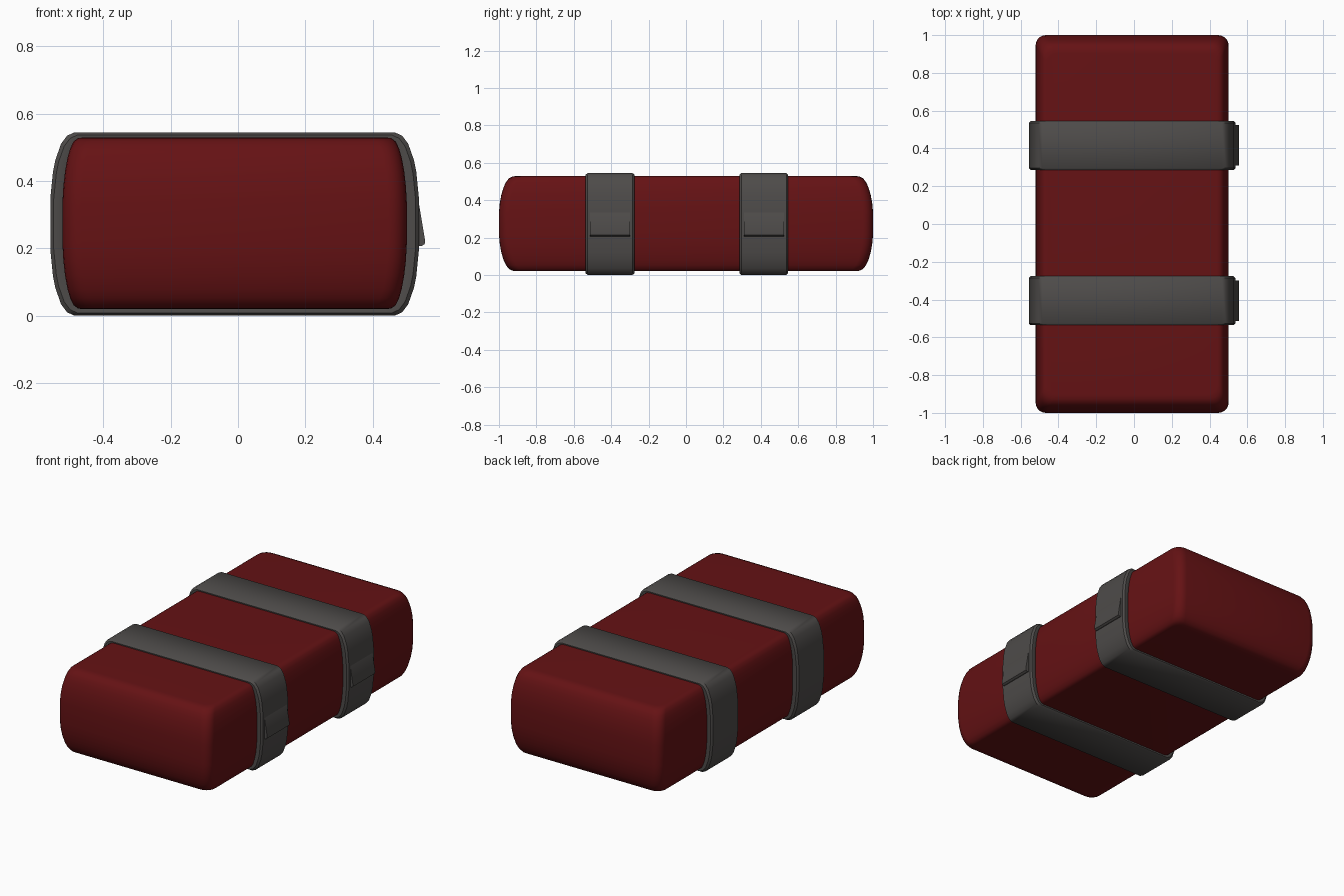
import bpy, bmesh, math

if "Cube" in bpy.data.objects:
    bpy.data.objects.remove(bpy.data.objects["Cube"])

CX, CZ = -0.01, 0.2745


def material(name, rgb):
    m = bpy.data.materials.new(name)
    m.diffuse_color = (*rgb, 1)
    m.use_nodes = True
    m.node_tree.nodes["Principled BSDF"].inputs["Base Color"].default_value = m.diffuse_color
    return m


RED = material("red_fabric", (0.13, 0.006, 0.007))
GREY = material("dark_grey_strap", (0.075, 0.07, 0.067))


def loft(name, rings, mat, closed=False, angle=40):
    """Skin a list of equal-length point rings; cap the ends or join them."""
    bm = bmesh.new()
    vs = [[bm.verts.new(p) for p in r] for r in rings]
    n = len(vs[0])
    pairs = list(zip(vs, vs[1:])) + ([(vs[-1], vs[0])] if closed else [])
    for a, b in pairs:
        for i in range(n):
            j = (i + 1) % n
            bm.faces.new((a[i], a[j], b[j], b[i]))
    if not closed:
        bm.faces.new(vs[0])
        bm.faces.new(vs[-1])
    bmesh.ops.recalc_face_normals(bm, faces=bm.faces)
    me = bpy.data.meshes.new(name)
    bm.to_mesh(me)
    bm.free()
    me.materials.append(mat)
    ob = bpy.data.objects.new(name, me)
    bpy.context.collection.objects.link(ob)
    bpy.context.view_layer.objects.active = ob
    ob.select_set(True)
    bpy.ops.object.shade_smooth_by_angle(angle=math.radians(angle))
    ob.select_set(False)
    return ob


def rounded_rect(hx, hy, r, steps=5):
    pts = []
    for k, (sx, sy) in enumerate([(1, 1), (-1, 1), (-1, -1), (1, -1)]):
        for i in range(steps + 1):
            a = math.pi / 2 * (k + i / steps)
            pts.append((sx * (hx - r) + r * math.cos(a), sy * (hy - r) + r * math.sin(a)))
    return pts


# Soft padded body: stacked rounded rectangles, (inset, distance from mid-height)
half = [(0, 0.06), (0.06, 0.11), (0.17, 0.155), (0.33, 0.195),
        (0.5, 0.222), (0.72, 0.243), (1, 0.2525), (1.3, 0.2545)]
levels = [(f, -h) for f, h in reversed(half)] + half
rings = [[(CX + x, y, CZ + h) for x, y in
          rounded_rect(0.511 - 0.046 * f, 1 - 0.075 * f, 0.055)] for f, h in levels]
loft("padded_body", rings, RED)

# Strap outline in the upper right quarter, mirrored to a full loop
quarter = [(0.547, 0.075), (0.539, 0.155), (0.532, 0.19), (0.515, 0.238),
           (0.497, 0.262), (0.475, 0.272)]
outline = (quarter + [(-x, z) for x, z in reversed(quarter)]
           + [(-x, -z) for x, z in quarter] + [(x, -z) for x, z in reversed(quarter)])


def strap_ring(y, dx, dz):
    sx, sz = 1 - dx / 0.547, 1 - dz / 0.272
    return [(CX + x * sx, y, CZ - 0.002 + z * sz) for x, z in outline]


for label, yc in (("front", -0.406), ("back", 0.416)):
    # Strap band with softened edges
    w = 0.13
    section = [(-w + 0.01, 0.05, 0.035), (-w, 0.03, 0.012), (-w, 0.01, 0.008), (-w + 0.01, 0, 0)]
    section += [(-y, dx, dz) for y, dx, dz in reversed(section)]
    loft(label + "_strap", [strap_ring(yc + y, dx, dz) for y, dx, dz in section],
         GREY, closed=True)
    # Wedge-shaped buckle on the right side
    wedge = [(0.52, 0.37), (0.535, 0.345), (0.555, 0.225), (0.554, 0.213),
             (0.545, 0.207), (0.52, 0.207)]
    loft(label + "_buckle", [[(x, yc + s * 0.107, z) for x, z in wedge] for s in (-1, 1)],
         GREY, angle=30)
